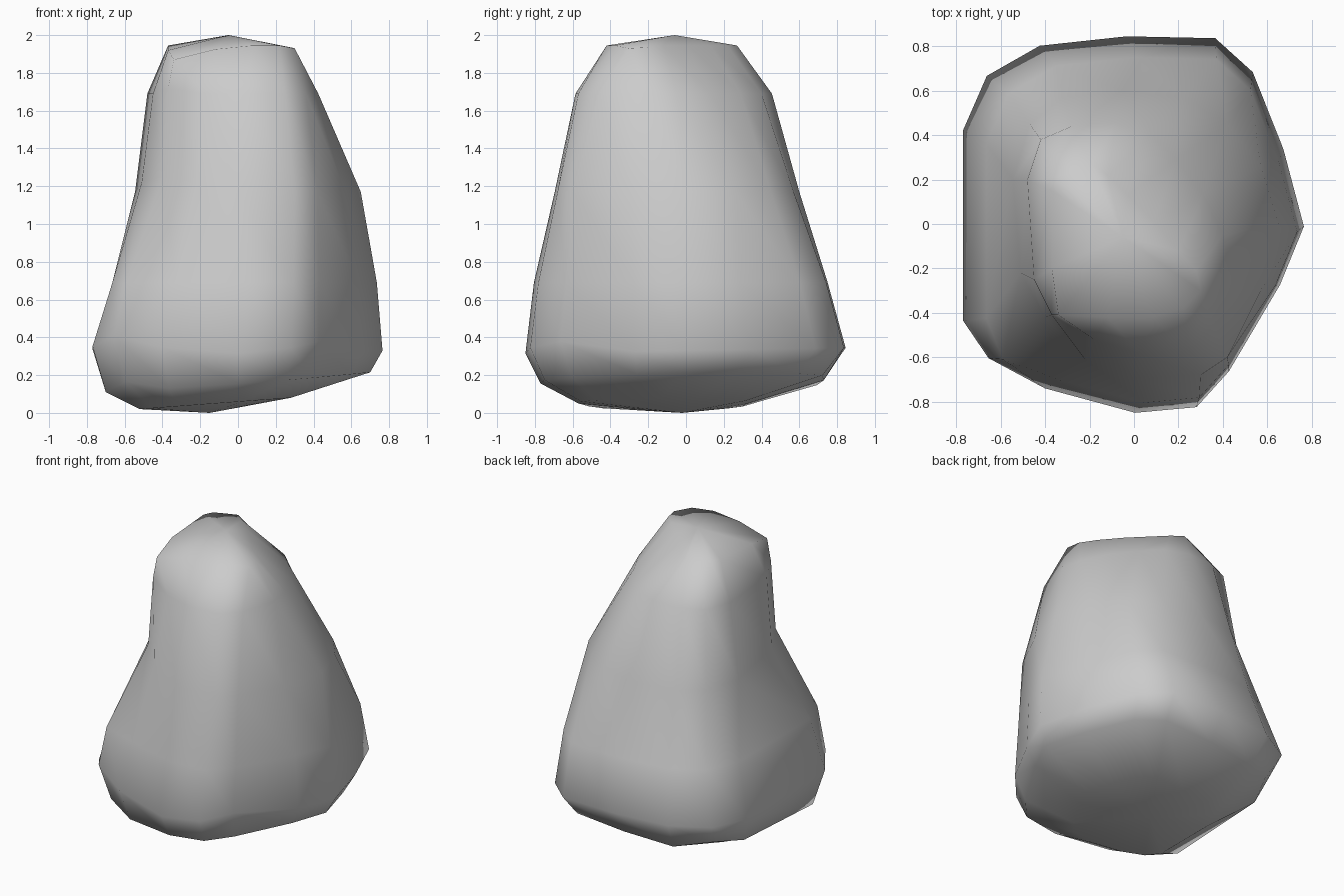
import bpy, bmesh

# Plan outline of the broad lower body, scaled to each lower level's extents
low = [(-.86, .79), (-.55, .95), (-.04, 1), (.48, .99), (.70, .81), (.88, .40), (1, -.01), (.86, -.32),
       (.56, -.78), (.37, -.97), (.01, -1), (-.52, -.87), (-.85, -.71), (-1, -.51), (-1, .50)]

# Lower levels: z, x min, x max, y min, y max, tilt in x, tilt in y
levels = [
    (.05, -.52, .28, -.57, .32, .03, 0),
    (.165, -.70, .70, -.77, .73, .05, .01),
    (.33, -.77, .765, -.85, .845, 0, .015),
    (.69, -.665, .735, -.805, .75, 0, 0),
]

# Upper cross-sections, same point order, chamfered on two opposite corners
waist = [(-.47, .45), (-.32, .57), (-.05, .60), (.22, .57), (.42, .45), (.57, .26), (.65, 0), (.57, -.30),
         (.42, -.60), (.30, -.68), (0, -.695), (-.22, -.61), (-.40, -.42), (-.51, -.22), (-.545, .20)]
shoulder = [(-.42, .38), (-.28, .44), (-.08, .455), (.08, .40), (.19, .29), (.31, .13), (.40, -.05), (.425, -.20),
            (.36, -.46), (.25, -.57), (.03, -.585), (-.18, -.52), (-.37, -.41), (-.45, -.25), (-.48, .20)]
crown = [(-.34, .21), (-.27, .24), (-.19, .27), (-.12, .22), (-.03, .13), (.09, .01), (.20, -.12), (.28, -.21),
         (.30, -.30), (.22, -.38), (.08, -.42), (-.12, -.42), (-.34, -.41), (-.37, -.20), (-.37, .15)]

bm = bmesh.new()
rings = []
for z, x0, x1, y0, y1, tx, ty in levels:
    rings.append([bm.verts.new(((x0 + x1) / 2 + u * (x1 - x0) / 2,
                                (y0 + y1) / 2 + v * (y1 - y0) / 2,
                                z + tx * u + ty * v)) for u, v in low])
for z, section in ((1.17, waist), (1.69, shoulder), (1.945, crown)):
    rings.append([bm.verts.new((x, y, z)) for x, y in section])

# Irregular lifts and dips of single corners: level, point, height change
for level, i, dz in ((6, 11, -.02), (6, 12, -.075), (6, 13, -.025), (6, 7, -.01), (6, 8, -.015),
                     (5, 12, .03), (4, 11, .05), (4, 12, .08), (4, 13, .05),
                     (2, 11, .03), (2, 12, .09), (2, 13, .03), (2, 8, .06), (2, 9, .03),
                     (1, 0, .06), (1, 12, .05), (1, 14, .03)):
    rings[level][i].co.z += dz
rings[3][12].co.x -= .03
rings[3][12].co.y -= .03

# Side walls
n = len(low)
for a, b in zip(rings, rings[1:]):
    for i in range(n):
        j = (i + 1) % n
        bm.faces.new((a[i], a[j], b[j], b[i]))

# Shallow underside and top
for ring, tip in ((rings[0], (-.15, -.02, 0)), (rings[-1], (-.05, -.06, 2))):
    c = bm.verts.new(tip)
    for i in range(n):
        bm.faces.new((ring[i], ring[(i + 1) % n], c))

bmesh.ops.recalc_face_normals(bm, faces=bm.faces)
for f in bm.faces:
    f.smooth = True
mesh = bpy.data.meshes.new("boulder")
bm.to_mesh(mesh)
bm.free()
boulder = bpy.data.objects.new("boulder", mesh)
bpy.context.collection.objects.link(boulder)
